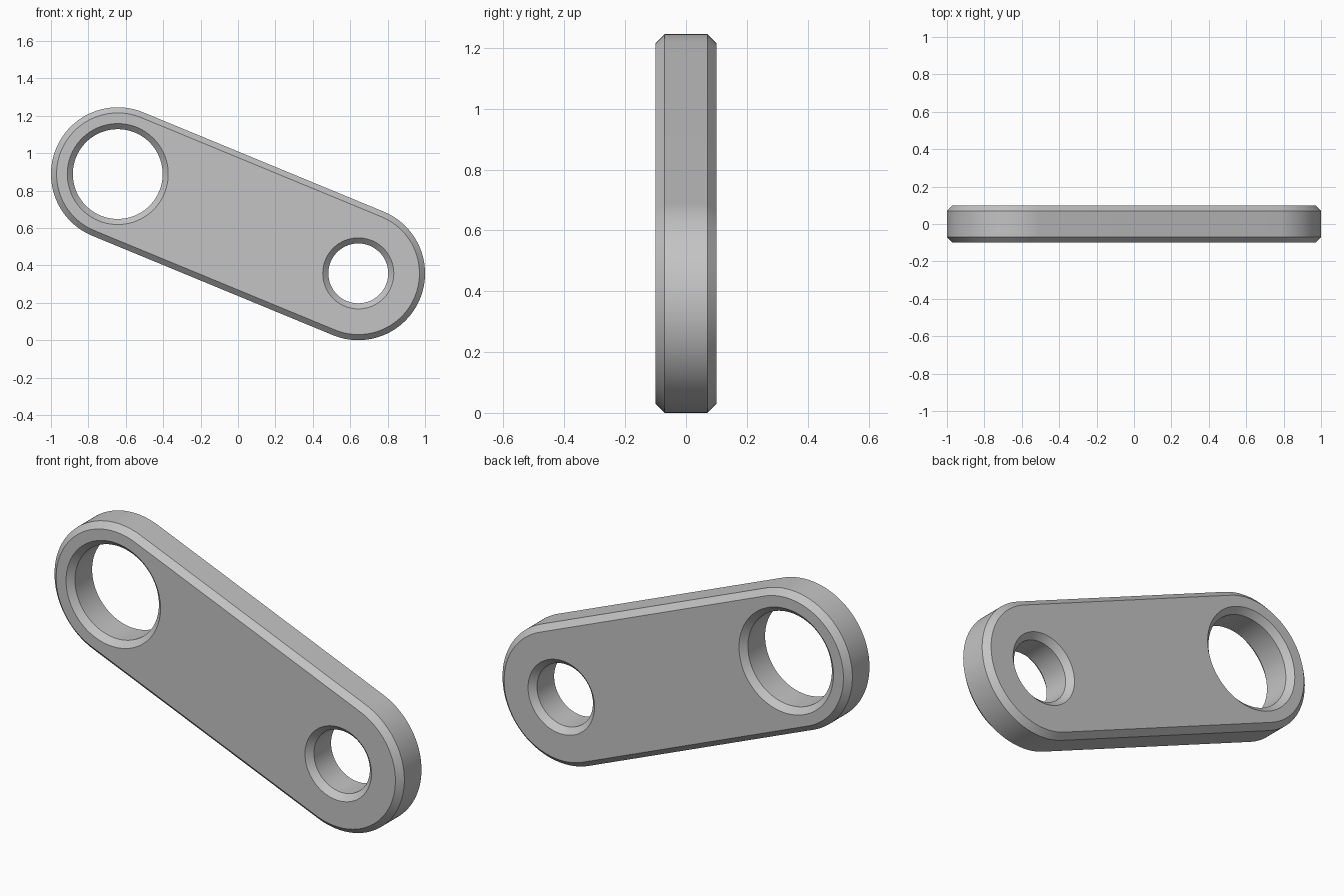
import bpy, bmesh, math
from mathutils import Vector

if "Cube" in bpy.data.objects:
    bpy.data.objects.remove(bpy.data.objects["Cube"], do_unlink=True)

HALF, CHAMFER, RADIUS = 0.1, 0.03, 0.357
BIG_END = Vector((-0.643, 0.888))
SMALL_END = Vector((0.643, 0.357))
axis = SMALL_END - BIG_END
tilt = math.atan2(axis.y, axis.x)


def arc(centre, radius, start, sweep, steps):
    return [centre + radius * Vector((math.cos(a), math.sin(a)))
            for a in (start + sweep * i / steps for i in range(steps + 1))]


def outline(grow):
    """Two half circles joined by their tangents."""
    r = RADIUS + grow
    return (arc(SMALL_END, r, tilt - math.pi / 2, math.pi, 64)
            + arc(BIG_END, r, tilt + math.pi / 2, math.pi, 64))


def hole(centre, radius):
    return lambda grow: arc(centre, radius + grow, 0, math.tau, 96)[:-1]


bm = bmesh.new()
front_edges, back_edges = [], []


def add_wall(contour, cap_grow):
    """Straight wall with a chamfer at the front and back."""
    levels = [(-HALF, cap_grow), (CHAMFER - HALF, 0),
              (HALF - CHAMFER, 0), (HALF, cap_grow)]
    rings = [[bm.verts.new((p.x, y, p.y)) for p in contour(grow)]
             for y, grow in levels]
    n = len(rings[0])
    for a, b in zip(rings, rings[1:]):
        for i in range(n):
            j = (i + 1) % n
            bm.faces.new((a[i], a[j], b[j], b[i]))
    for ring, edges in ((rings[0], front_edges), (rings[-1], back_edges)):
        edges += [bm.edges.get((ring[i], ring[(i + 1) % n])) for i in range(n)]


# Outer rim and the two bores
add_wall(outline, -CHAMFER)
add_wall(hole(BIG_END, 0.24), CHAMFER)
add_wall(hole(SMALL_END, 0.16), CHAMFER)

# Flat front and back faces around the bores
for edges in (front_edges, back_edges):
    bmesh.ops.triangle_fill(bm, use_beauty=True, edges=edges, normal=(0, 1, 0))
bmesh.ops.recalc_face_normals(bm, faces=bm.faces)

mesh = bpy.data.meshes.new("link_plate")
bm.to_mesh(mesh)
bm.free()
plate = bpy.data.objects.new("link_plate", mesh)
bpy.context.collection.objects.link(plate)

# Plain grey
grey = bpy.data.materials.new("grey")
grey.use_nodes = True
colour = (0.55, 0.55, 0.55, 1)
grey.diffuse_color = colour
grey.node_tree.nodes["Principled BSDF"].inputs["Base Color"].default_value = colour
mesh.materials.append(grey)

bpy.ops.object.select_all(action="DESELECT")
plate.select_set(True)
bpy.context.view_layer.objects.active = plate
bpy.ops.object.shade_smooth_by_angle(angle=math.radians(30))
